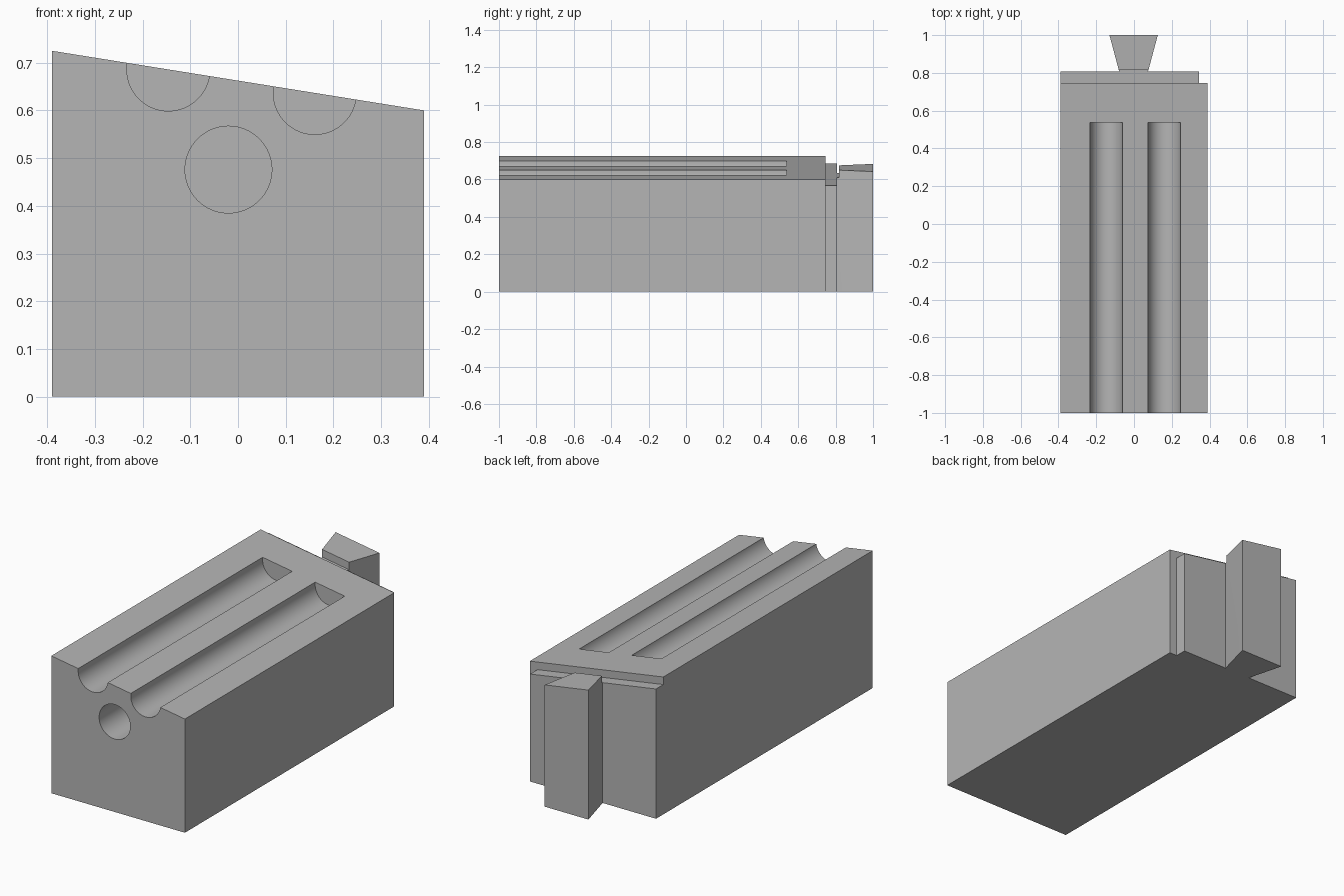
import bpy
import bmesh
import math

if "Cube" in bpy.data.objects:
    bpy.data.objects.remove(bpy.data.objects["Cube"], do_unlink=True)

grey = bpy.data.materials.new("plain grey")
grey.use_nodes = True
colour = (0.46, 0.46, 0.46, 1)
grey.diffuse_color = colour
grey.node_tree.nodes["Principled BSDF"].inputs["Base Color"].default_value = colour

HALF, HIGH, LOW = 0.39, 0.725, 0.6
FRONT, BODY_BACK, PLATE_BACK, NECK_BACK, BACK = -1, 0.746, 0.807, 0.817, 1
GROOVE_END = 0.538


def slope(x):
    """Height of the slanted top at x."""
    return HIGH + (LOW - HIGH) * (x + HALF) / (2 * HALF)


def prism(name, lower, upper):
    """Solid between two matching outlines."""
    bm = bmesh.new()
    a = [bm.verts.new(p) for p in lower]
    b = [bm.verts.new(p) for p in upper]
    bm.faces.new(a)
    bm.faces.new(b)
    for i in range(len(a)):
        j = (i + 1) % len(a)
        bm.faces.new((a[i], a[j], b[j], b[i]))
    bmesh.ops.recalc_face_normals(bm, faces=bm.faces)
    mesh = bpy.data.meshes.new(name)
    bm.to_mesh(mesh)
    bm.free()
    mesh.materials.append(grey)
    obj = bpy.data.objects.new(name, mesh)
    bpy.context.collection.objects.link(obj)
    return obj


def column(name, outline, drop=0):
    """Upright part with the slanted top, lowered by drop."""
    return prism(name, [(x, y, 0) for x, y in outline],
                 [(x, y, slope(x) - drop) for x, y in outline])


def bar(name, profile, end):
    """Front profile run from ahead of the front face to end."""
    return prism(name, [(x, FRONT - 0.1, z) for x, z in profile],
                 [(x, end, z) for x, z in profile])


def arc(x, z, r, start, sweep, steps):
    angles = [start + sweep * i / steps for i in range(steps + 1)]
    return [(x + r * math.cos(a), z + r * math.sin(a)) for a in angles]


def combine(target, tool, operation):
    mod = target.modifiers.new(operation, 'BOOLEAN')
    mod.operation = operation
    mod.solver = 'EXACT'
    mod.object = tool
    bpy.context.view_layer.objects.active = target
    bpy.ops.object.modifier_apply(modifier=mod.name)
    bpy.data.objects.remove(tool, do_unlink=True)


# Main block with slanted top
block = column("dovetail_block", [(-HALF, FRONT), (HALF, FRONT),
                                  (HALF, BODY_BACK), (-HALF, BODY_BACK)])

# Back plate, neck and flared dovetail
plate = column("back_plate", [(-HALF, BODY_BACK), (0.345, BODY_BACK),
                              (0.345, PLATE_BACK), (-HALF, PLATE_BACK)], 0.04)
neck = column("neck", [(-0.078, PLATE_BACK), (0.074, PLATE_BACK),
                       (0.077, NECK_BACK), (-0.081, NECK_BACK)], 0.04)
tail = column("dovetail", [(-0.081, NECK_BACK), (0.077, NECK_BACK),
                           (0.126, BACK), (-0.13, BACK)])
for part in (plate, neck, tail):
    combine(block, part, 'UNION')

# Two round-bottomed grooves in the top
for x in (-0.146, 0.161):
    r = 0.087
    profile = arc(x, slope(x), r, math.pi, math.pi, 32)
    profile += [(x + r, 1), (x - r, 1)]
    combine(block, bar("groove_cutter", profile, GROOVE_END), 'DIFFERENCE')

# Round bore in the front
bore = arc(-0.02, 0.476, 0.091, 0, math.tau, 64)[:-1]
combine(block, bar("bore_cutter", bore, GROOVE_END), 'DIFFERENCE')

bpy.ops.object.select_all(action='DESELECT')
block.select_set(True)
bpy.context.view_layer.objects.active = block
bpy.ops.object.shade_smooth_by_angle(angle=math.radians(30))
